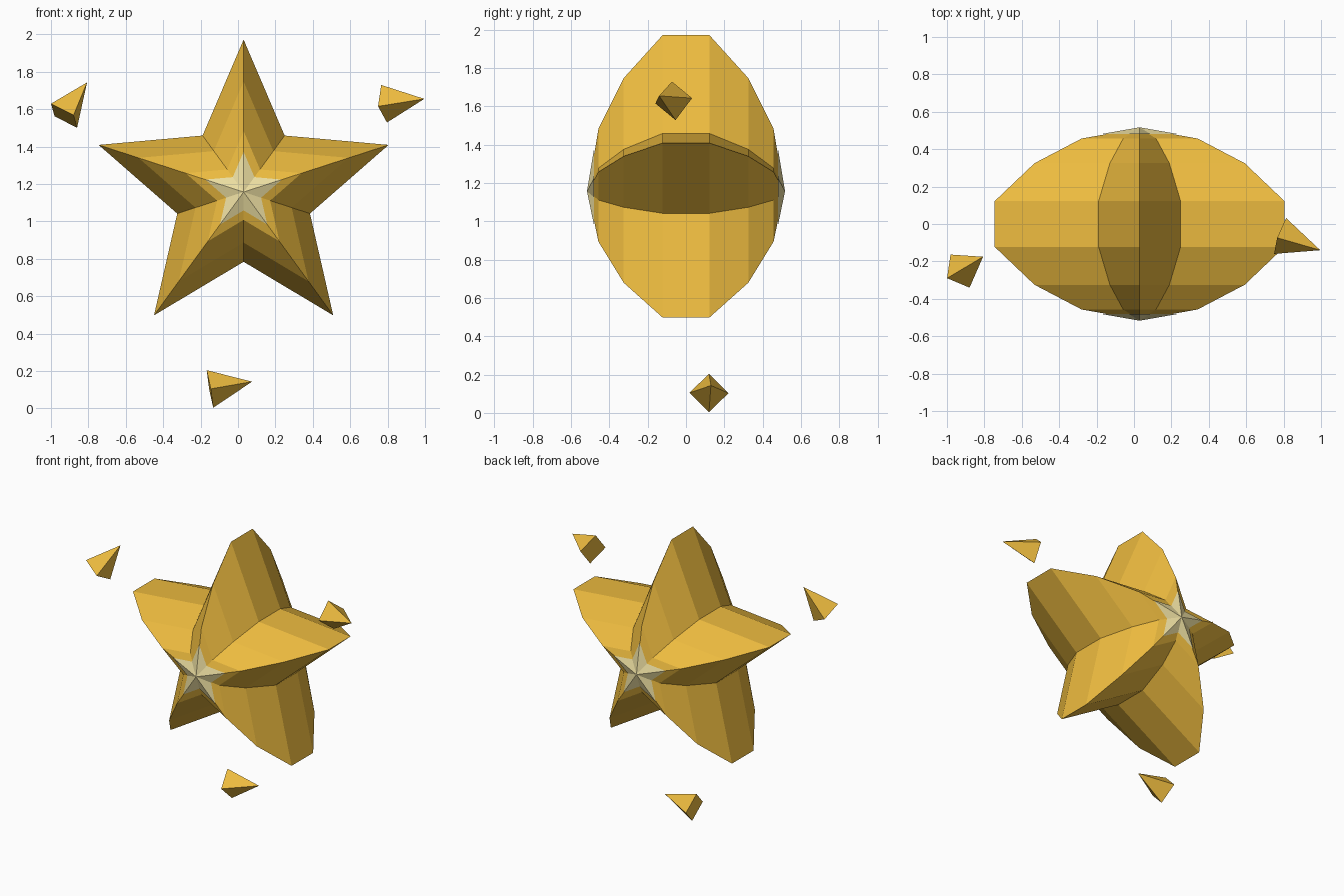
import bpy, math
from mathutils import Vector

if "Cube" in bpy.data.objects:
    bpy.data.objects.remove(bpy.data.objects["Cube"])

CX, CZ = 0.03, 1.157      # star centre
OUTER, INNER = 0.815, 0.373


def material(name, color):
    m = bpy.data.materials.new(name)
    m.diffuse_color = color
    m.use_nodes = True
    m.node_tree.nodes["Principled BSDF"].inputs["Base Color"].default_value = m.diffuse_color
    return m


gold = material("gold", (0.85, 0.50, 0.05, 1))
pale = material("pale_gold", (0.85, 0.74, 0.36, 1))


def make(name, verts, faces, mat):
    me = bpy.data.meshes.new(name)
    me.from_pydata([tuple(v) for v in verts], [], faces)
    me.materials.append(mat)
    ob = bpy.data.objects.new(name, me)
    bpy.context.collection.objects.link(ob)
    # consistent outward normals
    import bmesh
    bm = bmesh.new()
    bm.from_mesh(me)
    bmesh.ops.recalc_face_normals(bm, faces=bm.faces)
    bm.to_mesh(me)
    bm.free()
    return ob


def star_loft(name, rings, y_start, y_end, mat):
    """Star outlines (scale, y) lofted together, closed to a point at each end."""
    verts, faces = [], []
    for s, y in rings:
        for i in range(10):
            r = s * (INNER if i % 2 else OUTER)
            a = math.pi / 2 + i * math.pi / 5
            verts.append((CX + r * math.cos(a), y, CZ + r * math.sin(a)))
    first, last = len(verts), len(verts) + 1
    verts += [(CX, y_start, CZ), (CX, y_end, CZ)]
    top = 10 * (len(rings) - 1)
    for i in range(10):
        j = (i + 1) % 10
        for k in range(0, top, 10):
            faces.append((k + i, k + j, k + 10 + j, k + 10 + i))
        faces.append((first, j, i))
        faces.append((last, top + i, top + j))
    return make(name, verts, faces, mat)


# Puffy star body, symmetric front to back
half = [(1.0, 0.122), (0.725, 0.325), (0.40, 0.457)]
rings = [(s, -y) for s, y in reversed(half)] + half
star_loft("star_body", rings, -0.512, 0.512, gold)

# Small pale star in the middle of each side
for name, side in (("front_centre_star", -1), ("back_centre_star", 1)):
    star_loft(name, [(0.264, side * 0.481)], side * 0.478, side * 0.517, pale)


def pyramid(name, centre, apex, corner):
    """Square pyramid given base centre, tip and one base corner."""
    c, t = Vector(centre), Vector(apex)
    axis = (t - c).normalized()
    u = Vector(corner) - c
    u = (u - axis * u.dot(axis)).normalized() * 0.102
    w = axis.cross(u)
    make(name, [c + u, c + w, c - u, c - w, t],
         [(3, 2, 1, 0), (0, 1, 4), (1, 2, 4), (2, 3, 4), (3, 0, 4)], gold)


# Loose shards around the star
pyramid("left_shard", (-0.93, -0.252, 1.565), (-0.807, -0.175, 1.743), (-1.0, -0.29, 1.63))
pyramid("right_shard", (0.781, -0.064, 1.629), (0.996, -0.14, 1.655), (0.765, -0.073, 1.728))
pyramid("lower_shard", (-0.15, 0.12, 0.104), (0.075, 0.13, 0.143), (-0.166, 0.12, 0.205))
